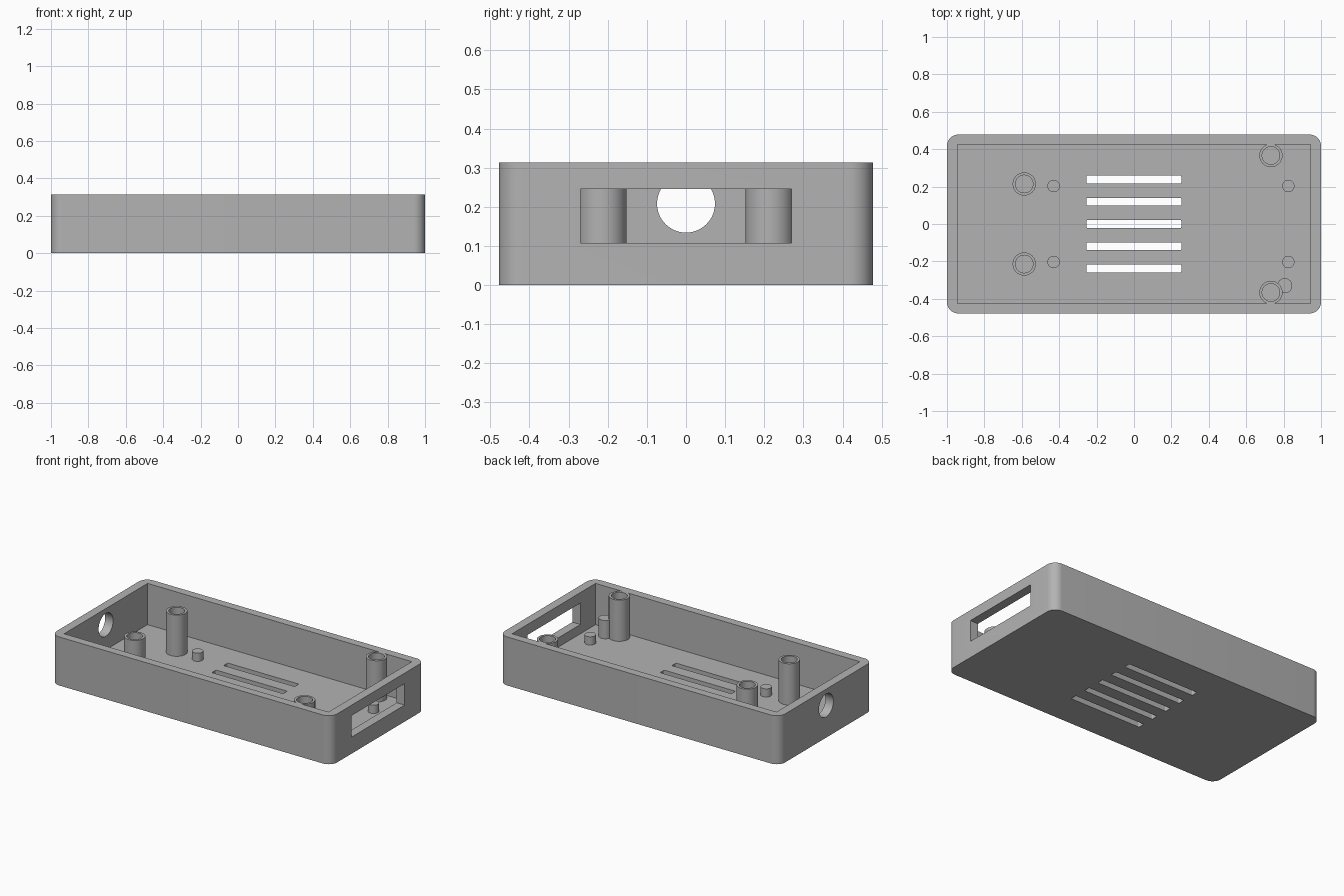
import bpy, bmesh, math
from mathutils import Matrix, Vector

if "Cube" in bpy.data.objects:
    bpy.data.objects.remove(bpy.data.objects["Cube"], do_unlink=True)

HALF_X, HALF_Y, HEIGHT = 1.0, 0.478, 0.313
IN_X, IN_Y, FLOOR = 0.943, 0.425, 0.047

grey = bpy.data.materials.new("plain grey")
grey.use_nodes = True
COLOUR = (0.45, 0.45, 0.45, 1)
grey.diffuse_color = COLOUR
grey.node_tree.nodes["Principled BSDF"].inputs["Base Color"].default_value = COLOUR


def add_object(name, bm):
    bmesh.ops.recalc_face_normals(bm, faces=bm.faces)
    mesh = bpy.data.meshes.new(name)
    bm.to_mesh(mesh)
    bm.free()
    obj = bpy.data.objects.new(name, mesh)
    mesh.materials.append(grey)
    bpy.context.collection.objects.link(obj)
    return obj


def box(name, low, high, corner=0):
    """Box between two corners, with optional rounded upright edges."""
    low, high = Vector(low), Vector(high)
    bm = bmesh.new()
    bmesh.ops.create_cube(bm, size=1)
    bmesh.ops.scale(bm, vec=high - low, verts=bm.verts)
    bmesh.ops.translate(bm, vec=(low + high) / 2, verts=bm.verts)
    if corner:
        upright = [e for e in bm.edges
                   if abs(e.verts[0].co.z - e.verts[1].co.z) > 0.001]
        bmesh.ops.bevel(bm, geom=upright, offset=corner, segments=10,
                        profile=0.5, affect='EDGES')
    return add_object(name, bm)


def lathe(name, x, y, profile, sides=48):
    """Turn a radius/height profile round an upright axis."""
    bm = bmesh.new()
    verts = [bm.verts.new((r, 0, z)) for r, z in profile]
    edges = [bm.edges.new(pair) for pair in zip(verts, verts[1:])]
    bmesh.ops.spin(bm, geom=verts + edges, axis=(0, 0, 1), cent=(0, 0, 0),
                   angle=math.tau, steps=sides)
    bmesh.ops.remove_doubles(bm, verts=bm.verts, dist=0.0001)
    bmesh.ops.translate(bm, vec=(x, y, 0), verts=bm.verts)
    return add_object(name, bm)


def cut(target, cutter):
    cutter.hide_render = True
    mod = target.modifiers.new(cutter.name, 'BOOLEAN')
    mod.operation, mod.solver, mod.object = 'DIFFERENCE', 'EXACT', cutter
    bpy.context.view_layer.objects.active = target
    bpy.ops.object.modifier_apply(modifier=mod.name)
    bpy.data.objects.remove(cutter, do_unlink=True)


# Open tray with rounded outside corners and a square cavity
tray = box("tray", (-HALF_X, -HALF_Y, 0), (HALF_X, HALF_Y, HEIGHT), 0.06)
cut(tray, box("cavity", (-IN_X, -IN_Y, FLOOR), (IN_X, IN_Y, 0.5)))

# Wide opening in one end wall, round opening in the other
cut(tray, box("port_window", (0.9, -0.27, 0.107), (1.1, 0.27, 0.245)))
bm = bmesh.new()
bmesh.ops.create_cone(bm, cap_ends=True, segments=48, radius1=0.074, radius2=0.074,
                      depth=0.2, matrix=Matrix.Translation((-1, 0, 0.208))
                      @ Matrix.Rotation(math.pi / 2, 4, 'Y'))
cut(tray, add_object("cable_hole", bm))

# Vent slots through the floor
for i in range(-2, 3):
    y = i * 0.119
    cut(tray, box("vent_slot", (-0.255, y - 0.021, -0.1),
                  (0.253, y + 0.021, 0.15), 0.006))

# Hollow screw posts, and short locating pegs on the floor
BASE = FLOOR - 0.01
post = [(0, BASE), (0.062, BASE), (0.062, HEIGHT), (0.047, HEIGHT),
        (0.047, FLOOR + 0.01), (0, FLOOR + 0.01)]
peg = [(0, BASE), (0.033, BASE), (0.033, 0.1), (0, 0.1)]
parts = [tray]
for side, s in (("left", 1), ("right", -1)):
    parts += [
        lathe(f"front_screw_post_{side}", 0.732, s * 0.366, post),
        lathe(f"rear_screw_post_{side}", -0.587, s * 0.214, post),
        lathe(f"front_peg_{side}", 0.825, s * 0.203, peg, 32),
        lathe(f"rear_peg_{side}", -0.43, s * 0.203, peg, 32),
    ]

# Single taller stub beside one post, trimmed clear of the screw hole
stub = lathe("support_stub", 0.806, -0.33,
             [(0, BASE), (0.04, BASE), (0.04, 0.165), (0, 0.165)], 32)
cut(stub, lathe("stub_trim", 0.732, -0.366,
                [(0, 0), (0.055, 0), (0.055, 0.4), (0, 0.4)]))
parts.append(stub)

# Smooth the round surfaces and keep the edges sharp
bpy.ops.object.select_all(action='DESELECT')
for obj in parts:
    obj.select_set(True)
bpy.context.view_layer.objects.active = tray
bpy.ops.object.shade_smooth_by_angle(angle=math.radians(30))
